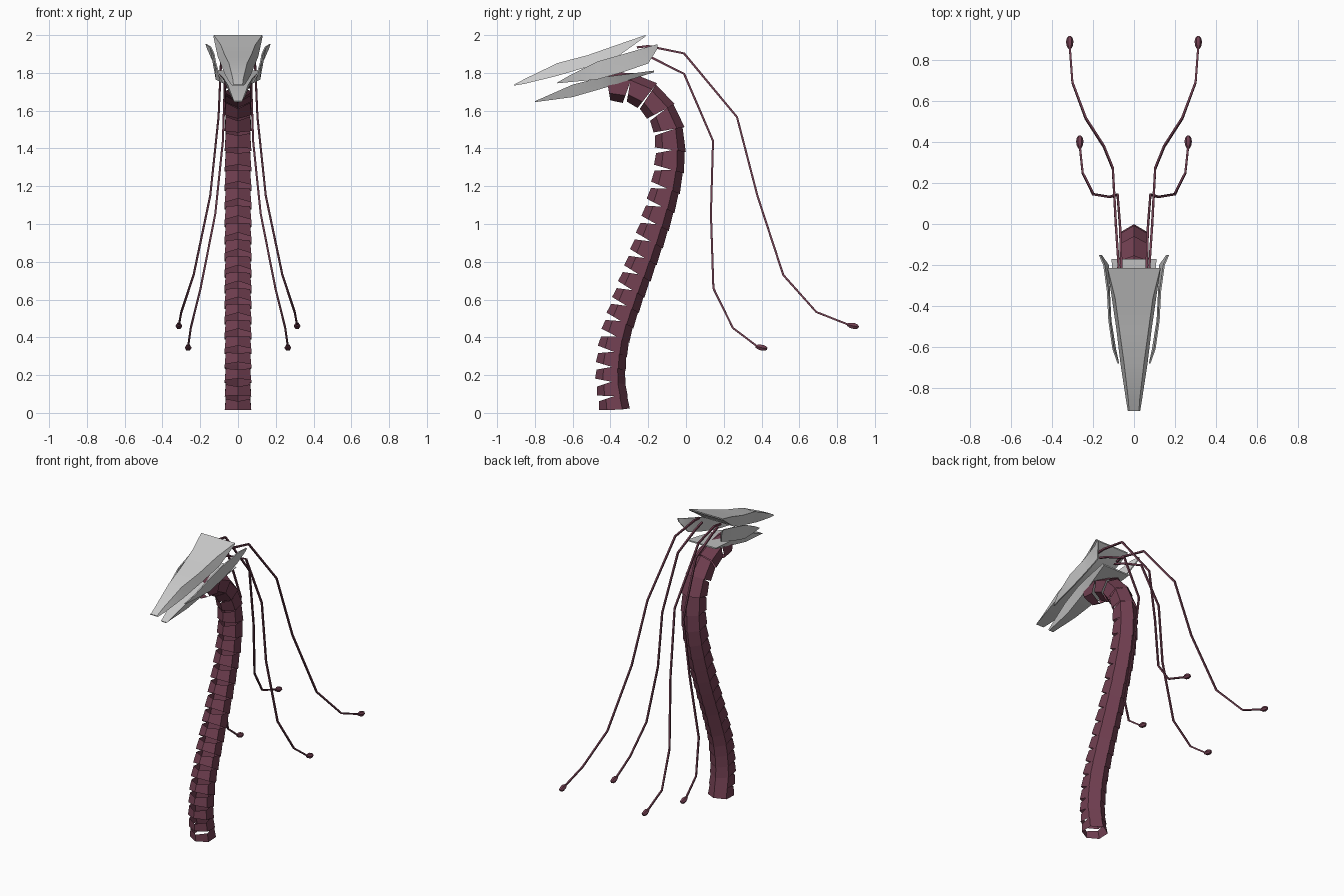
import bpy, bmesh, math
from mathutils import Vector

if "Cube" in bpy.data.objects:
    bpy.data.objects.remove(bpy.data.objects["Cube"])


def material(name, rgb):
    m = bpy.data.materials.new(name)
    m.diffuse_color = (*rgb, 1)
    m.use_nodes = True
    m.node_tree.nodes["Principled BSDF"].inputs["Base Color"].default_value = m.diffuse_color
    return m


MAROON = material("maroon hide", (0.165, 0.05, 0.082))
GREY = material("pale grey bone", (0.6, 0.6, 0.6))


def loft(name, rings, mat, caps=True, angle=30):
    """Skin a list of equal-length vertex rings."""
    bm = bmesh.new()
    vs = [[bm.verts.new(p) for p in r] for r in rings]
    n = len(rings[0])
    for a, b in zip(vs, vs[1:]):
        for i in range(n):
            j = (i + 1) % n
            bm.faces.new((a[i], a[j], b[j], b[i]))
    if caps:
        bm.faces.new(vs[0][::-1])
        bm.faces.new(vs[-1])
    bmesh.ops.recalc_face_normals(bm, faces=bm.faces)
    me = bpy.data.meshes.new(name)
    bm.to_mesh(me)
    bm.free()
    me.polygons.foreach_set("use_smooth", [True] * len(me.polygons))
    me.set_sharp_from_angle(angle=math.radians(angle))
    me.materials.append(mat)
    ob = bpy.data.objects.new(name, me)
    bpy.context.collection.objects.link(ob)
    return ob


def catmull(pts, steps=20):
    p = [pts[0] * 2 - pts[1]] + pts + [pts[-1] * 2 - pts[-2]]
    out = []
    for k in range(1, len(p) - 2):
        a, b, c, d = p[k - 1:k + 3]
        for i in range(steps):
            t = i / steps
            out.append(0.5 * (2 * b + (c - a) * t + (2 * a - 5 * b + 4 * c - d) * t * t
                              + (3 * b - a - 3 * c + d) * t ** 3))
    return out + [pts[-1]]


# Neck: overlapping wedge-shaped hexagonal rings along a curve
spine = catmull([Vector((0, y, z)) for y, z in [
    (-.383, .05), (-.40, .2), (-.375, .4), (-.31, .6), (-.235, .8), (-.165, 1.0),
    (-.108, 1.2), (-.086, 1.35), (-.095, 1.5), (-.14, 1.6), (-.215, 1.68),
    (-.29, 1.715), (-.36, 1.725)]])
dist = [0]
for a, b in zip(spine, spine[1:]):
    dist.append(dist[-1] + (b - a).length)
LENGTH = dist[-1]


def on_spine(s):
    s = min(max(s, 0), LENGTH - 1e-5)
    k = max(i for i, d in enumerate(dist[:-1]) if d <= s)
    return spine[k].lerp(spine[k + 1], (s - dist[k]) / (dist[k + 1] - dist[k]))


COUNT = 21
for i in range(COUNT):
    u = i / (COUNT - 1)
    s = LENGTH * (.81 * u + .19 * u * u)
    gap = LENGTH * (.81 + .38 * u) / (COUNT - 1)
    centre = on_spine(s)
    t = (on_spine(s + .04) - on_spine(s - .04)).normalized()
    front = Vector((0, -t.z, t.y))
    rings = []
    for end, r in ((-1, .081), (1, .074)):
        ring = []
        for k in range(6):
            a = math.radians(60 * k + 30)
            half = gap * (.48 - .18 * math.sin(a))
            if i == 0 and end < 0:
                half = min(half, .038)
            ring.append(centre + Vector((r * math.cos(a), 0, 0))
                        + front * r * math.sin(a) + t * end * half)
        rings.append(ring)
    loft(f"neck_ring_{i + 1}", rings, MAROON, caps=False)


# Jaws: lofted stations of y, top z, bottom z, top half width, bottom half width
def jaw(name, stations):
    rings = []
    for y, zt, zb, wt, wb in stations:
        rings.append([(-wb, y, zb), (wb, y, zb), (wt, y, zt), (-wt, y, zt)])
    return loft(name, rings, GREY, angle=40)


jaw("upper_jaw", [(-.91, 1.738, 1.733, .024, .03), (-.85, 1.77, 1.743, .028, .04),
                  (-.68, 1.852, 1.785, .048, .066), (-.52, 1.894, 1.832, .07, .085),
                  (-.36, 1.95, 1.888, .092, .108), (-.215, 2.0, 1.992, .128, .13)])
jaw("lower_jaw", [(-.80, 1.65, 1.645, .022, .016), (-.60, 1.738, 1.672, .055, .035),
                  (-.45, 1.776, 1.715, .08, .055), (-.34, 1.79, 1.75, .095, .07),
                  (-.17, 1.812, 1.803, .11, .1)])

# Cheek fins: thin curved leaf plates, both sides
fin = [(-.68, 1.75, 1.745, .08, .08), (-.61, 1.79, 1.752, .105, .095),
       (-.47, 1.86, 1.765, .125, .118), (-.33, 1.90, 1.805, .132, .125),
       (-.20, 1.938, 1.85, .15, .13), (-.15, 1.952, 1.93, .172, .165)]
for side, label in ((1, "left"), (-1, "right")):
    rings = []
    for y, zt, zb, xt, xb in fin:
        rings.append([(side * xb, y, zb), (side * xt, y, zt),
                      (side * (xt - .008), y, zt), (side * (xb - .008), y, zb)])
    loft(f"cheek_fin_{label}", rings, GREY, angle=40)


# Tendrils: square tubes ending in small beads
def tube(name, path, radii, sides, angle=30):
    rings = []
    for i, p in enumerate(path):
        t = (path[min(i + 1, len(path) - 1)] - path[max(i - 1, 0)]).normalized()
        a = t.cross(Vector((1, 0, 0))).normalized()
        b = t.cross(a)
        rings.append([p + radii[i] * (a * math.cos(q) + b * math.sin(q))
                      for q in [2 * math.pi * (k + .5) / sides for k in range(sides)]])
    return loft(name, rings, MAROON, angle=angle)


upper = [(.08, -.26, 1.935), (.075, -.2, 1.942), (.088, -.01, 1.903), (.103, .27, 1.566),
         (.147, .378, 1.15), (.235, .515, .73), (.30, .69, .534), (.313, .865, .465)]
lower = [(.06, -.26, 1.91), (.062, -.19, 1.885), (.068, -.01, 1.795), (.08, .143, 1.44),
         (.12, .132, 1.055), (.198, .145, .66), (.25, .248, .45), (.264, .38, .35)]
for label, pts, drop in (("upper", upper, -.012), ("lower", lower, -.012)):
    for side, hand in ((1, "left"), (-1, "right")):
        path = [Vector((side * x, y, z)) for x, y, z in pts]
        tube(f"{label}_tendril_{hand}", path, [.008] * 3 + [.0075] * 3 + [.007] * 2, 4)
        end = path[-1]
        way = Vector((0, .055, drop))
        bead = [end + way * f for f in (-.2, .1, .45, .75, .9)]
        tube(f"{label}_bead_{hand}", bead, [.008, .016, .018, .014, .006], 6)
